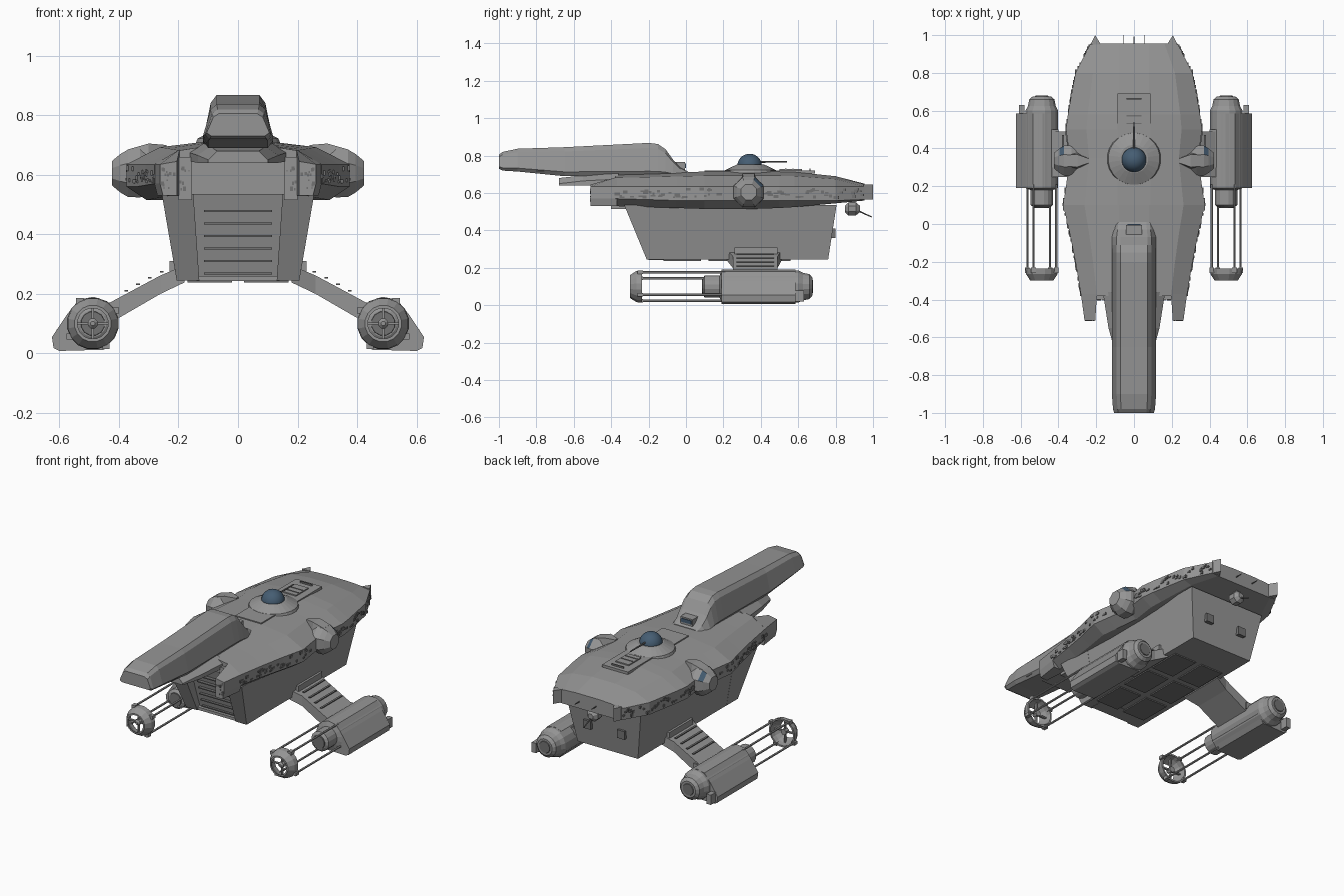
import bpy, bmesh, math, random
from mathutils import Vector

random.seed(4)
cube = bpy.data.objects.get("Cube")
if cube:
    bpy.data.objects.remove(cube)


def material(name, rgb):
    m = bpy.data.materials.new(name)
    m.use_nodes = True
    m.diffuse_color = (*rgb, 1)
    m.node_tree.nodes["Principled BSDF"].inputs["Base Color"].default_value = (*rgb, 1)
    return m


GREY = material("hull grey", (0.30, 0.30, 0.30))
DARK = material("detail grey", (0.17, 0.17, 0.17))
BLUE = material("window blue", (0.06, 0.11, 0.17))


def mesh(name, verts, faces, mat=GREY):
    bm = bmesh.new()
    vs = [bm.verts.new(v) for v in verts]
    for f in faces:
        bm.faces.new([vs[i] for i in f])
    bmesh.ops.recalc_face_normals(bm, faces=bm.faces)
    me = bpy.data.meshes.new(name)
    bm.to_mesh(me)
    bm.free()
    me.materials.append(mat)
    ob = bpy.data.objects.new(name, me)
    bpy.context.collection.objects.link(ob)
    return ob


def loft(name, rings, mat=GREY, closed=False):
    """Skin a list of equal rings; cap the ends unless closed on itself."""
    n, k = len(rings[0]), len(rings)
    faces = []
    for a in range(k if closed else k - 1):
        b = (a + 1) % k
        faces += [(a * n + i, a * n + (i + 1) % n, b * n + (i + 1) % n, b * n + i) for i in range(n)]
    if not closed:
        faces += [tuple(range(n)), tuple(range((k - 1) * n, k * n))]
    return mesh(name, [p for r in rings for p in r], faces, mat)


def lathe(name, origin, axis, profile, n=12, mat=GREY, closed=False):
    """Turn (distance along axis, radius) pairs about an axis."""
    q = Vector(axis).to_track_quat('Z', 'Y')
    rings = []
    for t, r in profile:
        ring = []
        for i in range(n):
            a = math.tau * (i + 0.5) / n
            ring.append(Vector(origin) + q @ Vector((r * math.cos(a), r * math.sin(a), t)))
        rings.append(ring)
    return loft(name, rings, mat, closed)


def boxes(name, spans, mat=GREY):
    """One object from many (x0, x1, y0, y1, z0, z1) boxes."""
    verts, faces = [], []
    for x0, x1, y0, y1, z0, z1 in spans:
        b = len(verts)
        verts += [(x, y, z) for z in (z0, z1) for x, y in ((x0, y0), (x1, y0), (x1, y1), (x0, y1))]
        faces += [tuple(b + i for i in f) for f in
                  ((0, 1, 2, 3), (4, 5, 6, 7), (0, 1, 5, 4), (1, 2, 6, 5), (2, 3, 7, 6), (3, 0, 4, 7))]
    return mesh(name, verts, faces, mat)


def mirrored(half):
    return half + [(-x, *rest) for x, *rest in reversed(half)]


# Main deck: cross-sections from bow to stern (y, half width, crown height, rim top, rim bottom, belly)
DECK = [(-.38, .28, .70, .635, .57, .53), (-.2, .31, .705, .635, .565, .525), (-.05, .34, .71, .635, .56, .52),
        (.1, .375, .715, .635, .56, .515), (.2, .36, .715, .635, .56, .515), (.35, .34, .715, .635, .56, .515),
        (.5, .36, .715, .635, .56, .52), (.58, .35, .713, .635, .56, .525), (.8, .31, .69, .635, .56, .545),
        (.955, .23, .65, .635, .565, .56)]
deck = loft("main_deck", [mirrored([(.08, y, c), (w * .7, y, c * .72 + rt * .28), (w, y, rt), (w, y, rb),
                                    (w * .82, y, b)]) for y, w, c, rt, rb, b in DECK])

# Hangar mouth cut under the bow
cutter = boxes("hangar_cutter", [(-.165, .165, -.6, -.12, .4, .645)], DARK)
cutter.hide_render = True
mod = deck.modifiers.new("hangar", 'BOOLEAN')
mod.operation, mod.object, mod.solver = 'DIFFERENCE', cutter, 'EXACT'
dg = bpy.context.evaluated_depsgraph_get()
cut_mesh = bpy.data.meshes.new_from_object(deck.evaluated_get(dg))
deck.modifiers.clear()
deck.data = cut_mesh
bpy.data.objects.remove(cutter)

# Bow roof beneath the neck
loft("bow_roof", [mirrored([(w, y, z0), (w, y, z1), (w * .7, y, z1 + .03)])
                  for y, w, z0, z1 in ((-.68, .10, .64, .65), (-.55, .135, .64, .665), (-.36, .165, .645, .675))])

# Neck with a rounded aft end
NECK = [(-1, .73, .805, .9), (-.98, .72, .82, .95), (-.9, .715, .837, 1), (-.65, .69, .845, 1), (-.2, .69, .868, 1),
        (-.15, .69, .862, 1), (-.11, .69, .835, 1), (-.07, .69, .78, 1), (-.03, .69, .735, .95), (.01, .69, .715, .9)]
loft("neck", [mirrored([(.1 * s, y, lo), (.117 * s, y, lo + (hi - lo) * .15), (.092 * s, y, lo + (hi - lo) * .85),
                        (.072 * s, y, hi)]) for y, lo, hi, s in NECK])
boxes("neck_cabin", [(-.042, .042, -.09, -.005, .70, .765)])
boxes("neck_cabin_window", [(-.035, .035, -.007, -.001, .735, .757)], BLUE)
boxes("neck_side_panels", [(s * .06, s * .112, y, y + .13, .715, .722) for s in (-1, 1) for y in (-.8, -.5, -.3)])

# Lower hull with pillars framing the boarding ramp
loft("lower_hull", [mirrored([(w, y0, z), (w, y1, z)]) for w, y0, y1, z in
                    ((.205, -.17, .76, .245), (.255, -.24, .805, .535))])
for s in (-1, 1):
    loft("ramp_pillar", [[(s * x, y, z) for x, y in ((a, f), (b, f), (b, -.1), (a + .02, -.1))]
                         for a, b, f, z in ((.13, .206, -.21, .245), (.15, .256, -.33, .535))])
boxes("ramp_slats", [(-.115, .115, -.19 - .07 * k / 6, -.15, .265 + .042 * k, .271 + .042 * k) for k in range(6)], DARK)
boxes("ramp_sill", [(-.14, .14, -.2, -.1, .243, .26)])
boxes("keel_panels", [(x, x + .15, y, y + .2, .238, .246) for x in (-.17, .02) for y in (-.12, .12, .36)], DARK)
boxes("stern_vents", [(x, x + .05, .74, .80, .36, .41) for x in (-.14, .09)], DARK)

# Bow arms and stern corner points
for s in (-1, 1):
    loft("bow_arm", [[(s * x, y, z) for x, z in ((a, .53), (b - .01, .53), (b, .57), (b, .635), (a, t))]
                     for y, a, b, t in ((-.51, .205, .262, .645), (-.37, .196, .281, .685))])
    boxes("mouth_frame", [(s * .155, s * .20, -.4, -.2, .515, .66)])
    loft("stern_point", [[(s * x, y, z) for x, y in ((.175, .95), (.206, 1), (.23, .95))] for z in (.565, .645)])
    boxes("stern_antenna", [(s * .055, s * .059, .94, 1, .60, .604)], DARK)

# Surface machinery along the rim and the mouth frames
spans = []
for (y0, w0, *_), (y1, w1, *_) in zip(DECK, DECK[1:]):
    for i in range(int((y1 - y0) * 60)):
        f = random.random()
        y, w, z = y0 + (y1 - y0) * f, w0 + (w1 - w0) * f, random.uniform(.568, .615)
        ly, lz = random.uniform(.005, .015), random.uniform(.006, .018)
        for s in (-1, 1):
            spans.append((s * (w - .02), s * (w + .004), y - ly, y + ly, z, z + lz))
for i in range(30):
    x, z, d = random.uniform(.16, .25), random.uniform(.54, .62), random.uniform(.005, .015)
    y = -.404 if x < .198 else -.514
    if x < .19 or x > .21:
        spans += [(s * x, s * (x + d * .7), y, y + .01, z, z + d) for s in (-1, 1)]
boxes("rim_machinery", spans, DARK)

# Top turret with dome and barrel
boxes("spine_panel", [(-.088, .088, .1, .69, .705, .721), (-.045, .045, .5, .62, .715, .728)])
boxes("spine_lines", [(-.04, .04, y, y + .006, .72, .731) for y in (.53, .57, .66)], DARK)
lathe("turret_base", (0, .345, .70), (0, 0, 1), [(0, .145), (.022, .137), (.04, .10), (.052, .075)], 24)
dome = lathe("turret_dome", (0, .34, .745), (0, 0, 1),
             [(.065 * math.sin(a), .066 * math.cos(a)) for a in [math.radians(d) for d in range(0, 90, 11)]], 24, BLUE)
for p in dome.data.polygons:
    p.use_smooth = True
lathe("turret_barrel", (0, .38, .767), (0, 1, 0), [(0, .006), (.16, .004)], 8, DARK)

# Stern pod slung under the deck
lathe("stern_pod", (0, .89, .515), (0, 1, 0), [(-.04, .018), (-.022, .038), (.018, .038), (.04, .018)], 8)
boxes("stern_pod_mount", [(-.015, .015, .875, .905, .54, .57)])
lathe("stern_barrel", (0, .92, .505), (0, 1, -.45), [(0, .004), (.08, .003)], 6, DARK)

for s in (-1, 1):
    # Side gun blisters with a window on the upper facet
    blister = lathe("side_blister", (s * .34, .335, .605), (s, 0, 0),
                    [(-.1, .035), (-.04, .075), (-.01, .088), (.03, .086), (.055, .07), (.083, .045)], 8)
    blister.data.materials.append(BLUE)
    for p in blister.data.polygons:
        if .37 < abs(p.center.x) < .39 and p.normal.z > .2 and p.normal.y > 0:
            p.material_index = 1
    loft("blister_fairing", [[(s * x, .335 + y, z) for y, z in ((-h, .6), (h, .6), (h * .6, t), (-h * .6, t))]
                             for x, h, t in ((.24, .02, .70), (.30, .055, .705), (.37, .05, .685))])

    # Pylon and its root block
    loft("engine_pylon", [[(s * x, y0, z0), (s * x, y1, z0), (s * x, y1, z1), (s * x, y0, z1)]
                          for x, y0, y1, z0, z1 in ((.18, .22, .51, .238, .295), (.26, .25, .49, .2, .262),
                                                    (.45, .25, .49, .09, .16))])
    boxes("pylon_root", [(s * .19, s * .23, .26, .49, .24, .31)])
    boxes("pylon_ribs", [(s * x, s * (x + .012), .27, .47, .31 - .54 * (x - .18), .315 - .54 * (x - .18))
                         for x in (.25, .29, .33, .37)], DARK)

    # Engine core, outer cowl and tail nozzle
    cx, cz = s * .488, .1
    lathe("engine_core", (cx, 0, cz), (0, 1, 0),
          [(.09, .045), (.1, .06), (.18, .06), (.19, .088), (.6, .088), (.625, .075), (.66, .068), (.675, .05)], 16)
    cowl = ((.41, .13), (.44, .175), (.485, .19), (.535, .18), (.575, .13), (.625, .055), (.62, .018), (.6, .008),
            (.45, .012), (.41, .06))
    loft("engine_cowl", [[(s * x, y, z) for x, z in cowl] for y in (.19, .585)])
    boxes("cowl_boxes", [(s * .58, s * .61, .58, .63, .02, .08), (s * .40, s * .46, .3, .5, .13, .17)])
    lathe("engine_intake", (cx, .085, cz), (0, 1, 0), [(0, .04), (.02, .045)], 12, DARK)
    lathe("engine_exhaust", (cx, .67, cz), (0, 1, 0), [(0, .04), (.009, .035)], 12, DARK)

    # Four long rods holding the front ring
    for k in range(4):
        a = math.radians(60 + 90 * k)
        x, z = s * (.488 + .088 * math.cos(a)), cz + .088 * math.sin(a)
        lathe("engine_rod", (x, -.26, z), (0, 1, 0), [(0, .0065), (.47, .0065)], 6)
        boxes("rod_clamp", [(x - .012, x + .012, -.26, -.23, z - .01, z + .01)])
    lathe("front_ring", (cx, 0, cz), (0, 1, 0),
          [(-.235, .088), (-.265, .085), (-.3, .062), (-.3, .052), (-.262, .073), (-.235, .078)], 16, closed=True)
    boxes("ring_vanes", [(cx - .07, cx + .07, -.275, -.262, cz - .004, cz + .004),
                         (cx - .004, cx + .004, -.275, -.262, cz - .07, cz + .07)])
    lathe("ring_hub", (cx, -.29, cz), (0, 1, 0), [(0, .008), (.01, .018), (.04, .018)], 8)
